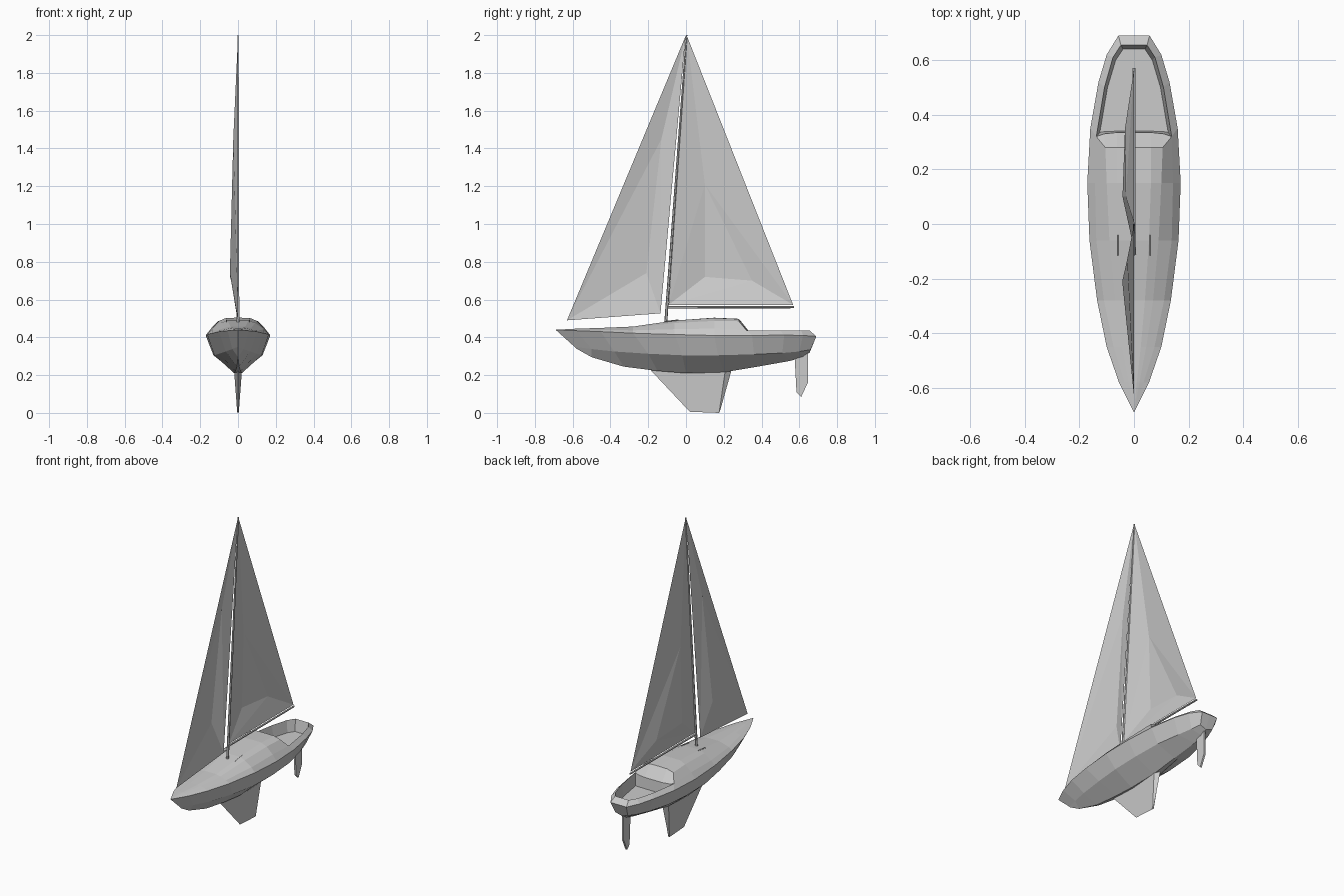
import bpy, bmesh
from mathutils import Vector

if "Cube" in bpy.data.objects:
    bpy.data.objects.remove(bpy.data.objects["Cube"])

grey = bpy.data.materials.new("light_grey")
grey.use_nodes = True
grey.diffuse_color = (0.6, 0.6, 0.6, 1)
grey.node_tree.nodes["Principled BSDF"].inputs["Base Color"].default_value = (0.6, 0.6, 0.6, 1)


def add_part(name, bm, mirror=False):
    bmesh.ops.remove_doubles(bm, verts=bm.verts, dist=0.0005)
    bmesh.ops.recalc_face_normals(bm, faces=bm.faces)
    mesh = bpy.data.meshes.new(name)
    bm.to_mesh(mesh)
    bm.free()
    mesh.materials.append(grey)
    obj = bpy.data.objects.new(name, mesh)
    bpy.context.collection.objects.link(obj)
    if mirror:
        mod = obj.modifiers.new("Mirror", "MIRROR")
        mod.use_clip = True
        mod.merge_threshold = 0.0005
    return obj


def face(bm, points):
    bm.faces.new([bm.verts.new(p) for p in points])


def loft(bm, stations):
    for a, b in zip(stations, stations[1:]):
        for i in range(len(a) - 1):
            quad = []
            for p in (a[i], a[i + 1], b[i + 1], b[i]):
                if all((Vector(p) - Vector(q)).length > 0.001 for q in quad):
                    quad.append(p)
            if len(quad) > 2:
                face(bm, quad)


def rod(name, start, end, r1, r2, sides=6):
    bm = bmesh.new()
    axis = Vector(end) - Vector(start)
    bmesh.ops.create_cone(bm, cap_ends=True, segments=sides, radius1=r1, radius2=r2, depth=axis.length)
    obj = add_part(name, bm)
    obj.rotation_euler = axis.to_track_quat("Z", "Y").to_euler()
    obj.location = (Vector(start) + Vector(end)) / 2


# Hull: half sections from bow to stern (sheer, chine, keel)
hull = [
    [(0, -.69, .44), (0, -.59, .35), (0, -.58, .34)],
    [(.055, -.58, .435), (.03, -.5, .338), (0, -.5, .295)],
    [(.10, -.45, .43), (.065, -.38, .325), (.006, -.33, .245)],
    [(.135, -.28, .422), (.10, -.2, .313), (.014, -.15, .222)],
    [(.163, -.06, .415), (.125, -.02, .305), (.02, 0, .21)],
    [(.171, .15, .41), (.13, .17, .305), (.018, .2, .215)],
    [(.16, .35, .41), (.12, .36, .31), (.01, .38, .245)],
    [(.13, .52, .412), (.09, .51, .317), (0, .55, .275)],
    [(.1, .62, .41), (.065, .6, .325), (0, .62, .295)],
    [(.057, .69, .405), (.045, .66, .335), (0, .655, .32)],
]
bm = bmesh.new()
loft(bm, [s + [(0, s[2][1], s[2][2])] for s in hull])
face(bm, hull[-1] + [(0, .69, .405)])
add_part("hull", bm, mirror=True)

# Deck and cabin: y, then (x, z) of shoulder, cabin edge and roof edge, and centre height
profile = [
    (-.58, (.035, .44), (.02, .444), (.01, .446), .446),
    (-.45, (.075, .44), (.045, .447), (.025, .45), .45),
    (-.28, (.11, .437), (.07, .45), (.04, .457), .457),
    (-.06, (.138, .443), (.09, .476), (.055, .489), .489),
    (.15, (.143, .447), (.1, .487), (.062, .503), .504),
]
deck = [[hull[0][0]] * 5]
for i, (y, *edges, top) in enumerate(profile, 1):
    deck.append([hull[i][0]] + [(x, y, z) for x, z in edges] + [(0, y, top)])
shoulder = (.138, .32, .437)
deck.append([hull[6][0], shoulder, (.105, .28, .485), (.062, .28, .497), (0, .28, .498)])
bm = bmesh.new()
loft(bm, deck)
add_part("deck_and_cabin", bm, mirror=True)

# Cabin rear: sloped face above an upright bulkhead
bm = bmesh.new()
sill = [shoulder, (.11, .33, .432), (.062, .335, .43), (0, .335, .43)]
base = [(.125, .335, .36), (.11, .338, .36), (.062, .34, .36), (0, .34, .36)]
loft(bm, [deck[-1][1:], sill, base])
add_part("cabin_rear", bm, mirror=True)

# Cockpit: coaming, inner wall and floor
rims = [shoulder, (.108, .5, .435), (.077, .61, .435), (.048, .655, .435)]
feet = [(.125, .335, .36), (.097, .5, .36), (.067, .6, .36), (.04, .64, .36)]
cockpit = [[s[0], r, f, (0, f[1], f[2])] for s, r, f in zip(hull[6:], rims, feet)]
stern = [(0, p[1], p[2]) for p in cockpit[-1][:3]]
bm = bmesh.new()
loft(bm, cockpit)
loft(bm, [cockpit[-1][:3], stern])
add_part("cockpit", bm, mirror=True)

# Keel fin: wedge section, thickest near its trailing edge
bm = bmesh.new()
loft(bm, [
    [(0, -.2, .24), (.022, .21, .24), (0, .245, .24)],
    [(0, .02, .006), (.004, .175, 0), (0, .18, .01)],
])
face(bm, [(0, .02, .006), (.004, .175, 0), (0, .18, .01)])
add_part("keel_fin", bm, mirror=True)

# Rudder: thin blade
outline = [(.575, .3), (.645, .325), (.645, .16), (.61, .085), (.585, .11)]
bm = bmesh.new()
face(bm, [(.006, y, z) for y, z in outline])
ring = outline + outline[:1]
loft(bm, [[(.006, y, z) for y, z in ring], [(0, y, z) for y, z in ring]])
add_part("rudder", bm, mirror=True)

# Mast and boom
rod("mast", (0, -.107, .48), (0, .003, 2), .008, .004)
rod("boom", (0, -.095, .56), (0, .572, .56), .007, .006)

# Grab rails on the cabin roof
for side, name in ((-1, "right"), (1, "left")):
    rod("grab_rail_" + name, (side * .06, -.115, .483), (side * .06, -.04, .492), .003, .003, 4)

# Main sail: bellied sheet
head, tack, clew = (0, .005, 1.995), (0, -.092, .572), (0, .567, .572)
high, low, aft = (-.03, .1, 1.21), (-.042, .1, .72), (-.033, .35, .7)
bm = bmesh.new()
for tri in ((head, tack, high), (tack, low, high), (tack, aft, low), (tack, clew, aft),
            (high, low, aft), (high, aft, clew), (head, high, clew)):
    face(bm, tri)
add_part("main_sail", bm)

# Fore sail: bellied sheet
head, tack, clew = (0, -.002, 1.995), (0, -.63, .49), (-.008, -.135, .527)
high, low = (-.025, -.13, 1.45), (-.043, -.21, .74)
bm = bmesh.new()
for tri in ((head, tack, high), (tack, low, high), (tack, clew, low),
            (clew, high, low), (clew, head, high)):
    face(bm, tri)
add_part("fore_sail", bm)
